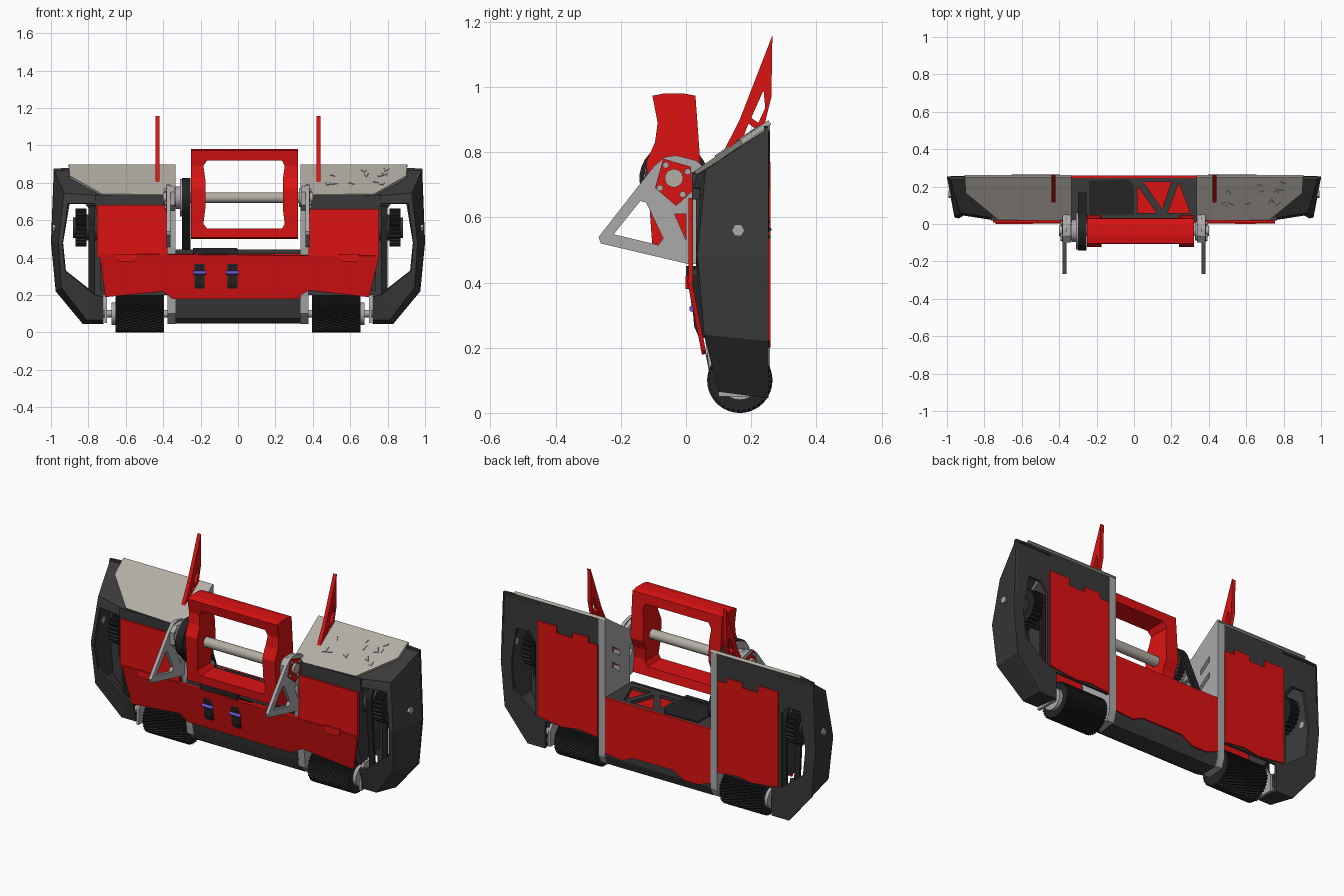
import bpy, bmesh, math, random
from mathutils import Matrix, Vector

if "Cube" in bpy.data.objects:
    bpy.data.objects.remove(bpy.data.objects["Cube"])
random.seed(4)

def material(name, *rgb):
    m = bpy.data.materials.new(name)
    m.diffuse_color = (*rgb, 1)
    m.use_nodes = True
    m.node_tree.nodes["Principled BSDF"].inputs["Base Color"].default_value = m.diffuse_color
    return m

RED = material("red", 0.72, 0.006, 0.006)
DARK = material("dark", 0.042, 0.042, 0.042)
BLACK = material("black", 0.018, 0.018, 0.018)
STEEL = material("steel", 0.40, 0.40, 0.40)
ROOF = material("roof_grey", 0.45, 0.42, 0.37)
PURPLE = material("purple", 0.15, 0.1, 0.7)

def finish(name, bm, mat, mirror=False):
    bmesh.ops.remove_doubles(bm, verts=bm.verts, dist=1e-5)
    bmesh.ops.recalc_face_normals(bm, faces=bm.faces)
    me = bpy.data.meshes.new(name)
    bm.to_mesh(me)
    bm.free()
    me.materials.clear()
    me.materials.append(mat)
    ob = bpy.data.objects.new(name, me)
    bpy.context.collection.objects.link(ob)
    if mirror:
        ob.modifiers.new("mirror", 'MIRROR').use_mirror_merge = False
    return ob

def evaluated_mesh(ob):
    dg = bpy.context.evaluated_depsgraph_get()
    return bpy.data.meshes.new_from_object(ob.evaluated_get(dg))

def plate(name, loops, mat, o, u, v, t, mirror=False):
    """Flat plate with holes: loops[0] is the outline, drawn in the u/v frame at o."""
    cu = bpy.data.curves.new(name, 'CURVE')
    cu.dimensions, cu.fill_mode, cu.extrude = '2D', 'BOTH', t / 2
    for loop in loops:
        s = cu.splines.new('POLY')
        s.points.add(len(loop) - 1)
        for p, q in zip(s.points, loop):
            p.co = (q[0], q[1], 0, 1)
        s.use_cyclic_u = True
    tmp = bpy.data.objects.new("tmp", cu)
    bpy.context.collection.objects.link(tmp)
    bm = bmesh.new()
    bm.from_mesh(evaluated_mesh(tmp))
    bpy.data.objects.remove(tmp)
    u, v = Vector(u), Vector(v)
    m = Matrix((u, v, u.cross(v).normalized())).transposed().to_4x4()
    bmesh.ops.transform(bm, matrix=Matrix.Translation(o) @ m, verts=bm.verts)
    for f in bm.faces:
        f.smooth = False
    return finish(name, bm, mat, mirror)

def side(name, loops, mat, x0, x1, mirror=False):      # outline in y, z
    return plate(name, loops, mat, ((x0 + x1) / 2, 0, 0), (0, 1, 0), (0, 0, 1), abs(x1 - x0), mirror)

def front(name, loops, mat, y, t, mirror=False, lean=0, z0=0):  # outline in x, z
    return plate(name, loops, mat, (0, y - lean * z0, 0), (1, 0, 0), (0, lean, 1), t, mirror)

def rect(a, b, c, d):
    return [(a, b), (c, b), (c, d), (a, d)]

def cyl(name, x0, x1, y, z, r, mat, mirror=False, n=32):
    bm = bmesh.new()
    m = Matrix.Translation(((x0 + x1) / 2, y, z)) @ Matrix.Rotation(math.pi / 2, 4, 'Y')
    bmesh.ops.create_cone(bm, cap_ends=True, segments=n, radius1=r, radius2=r, depth=abs(x1 - x0), matrix=m)
    for f in bm.faces:
        f.smooth = len(f.verts) == 4 and n > 8
    return finish(name, bm, mat, mirror)

def gear(y, z, r, teeth, depth):
    out = []
    for i in range(teeth * 4):
        a = math.tau * i / (teeth * 4)
        q = r if i % 4 < 2 else r - depth
        out.append((y + q * math.cos(a), z + q * math.sin(a)))
    return out

def belt_loop(c0, r0, c1, r1):
    d = Vector(c1) - Vector(c0)
    a, ph = math.atan2(d.y, d.x), math.acos((r0 - r1) / d.length)
    pts = []
    for c, r, s, e in ((c0, r0, a + ph, a + math.tau - ph), (c1, r1, a - ph, a + ph)):
        pts += [(c[0] + r * math.cos(s + (e - s) * i / 16), c[1] + r * math.sin(s + (e - s) * i / 16)) for i in range(17)]
    return pts

def belt(name, x0, x1, c0, r0, c1, r1, mirror=False):
    side(name, [belt_loop(c0, r0, c1, r1), belt_loop(c0, r0 - .014, c1, r1 - .014)], BLACK, x0, x1, mirror)

# bulkheads and sloping roof plates
side("bulkhead", [[(.03, .73), (.257, .885), (.257, .1), (.237, .055), (.14, .045), (.075, .1), (.03, .45)],
     [(.12, .66), (.19, .71), (.19, .68), (.12, .63)], [(.12, .57), (.19, .62), (.19, .59), (.12, .54)]],
     STEEL, .335, .377, True)
SLOPE = (0, 1, .69)
plate("roof", [[(.335, .05), (.405, .022), (.73, .03), (.9, .17), (.905, .257), (.335, .257)]],
      ROOF, (0, 0, .714), (1, 0, 0), SLOPE, .016, True)
for i in range(14):
    x, y, a = random.uniform(.42, .82), random.uniform(.09, .24), random.uniform(0, 6)
    tri = [(x + .018 * math.cos(a + k), y + .014 * math.sin(a + k)) for k in (0, 1.6, 3.6)]
    plate("roof_chip", [tri], STEEL, (0, 0, .725), (1, 0, 0), SLOPE, .006)

# side armour shells: back ring, front ring, front opening
back = [(.76, .25, .872), (.985, .25, .872), (1, .25, .48), (.975, .25, .22), (.83, .25, .045), (.72, .25, .045)]
fore = [(.74, .03, .73), (.93, .06, .745), (.96, .035, .48), (.945, .055, .24), (.81, .1, .065), (.72, .1, .065)]
hole = [(.75, .02, .69), (.91, .045, .69), (.938, .03, .48), (.925, .05, .33), (.765, .07, .2), (.72, .07, .19)]
bm = bmesh.new()
rings = [[bm.verts.new(p) for p in ring] for ring in (back, fore, hole)]
for a, b in zip(rings, rings[1:]):
    for i in range(5):
        bm.faces.new((a[i], a[i + 1], b[i + 1], b[i]))
shell = finish("side_armour", bm, DARK)
sol = shell.modifiers.new("thickness", 'SOLIDIFY')
sol.thickness, sol.offset = .014, -1
shell.modifiers.new("mirror", 'MIRROR').use_mirror_merge = False
cyl("armour_bolt", .965, .992, .16, .56, .02, STEEL, True, 6)
front("back_armour", [[(.377, .88), (.91, .88), (.985, .875), (1, .48), (.975, .22), (.83, .045), (.72, .045), (.72, .2), (.377, .2)],
      [(.78, .64), (.82, .69), (.9, .69), (.935, .48), (.92, .33), (.78, .22)]], DARK, .246, .014, True)

# red back covers
front("back_side_cover", [[(.38, .2), (.38, .73), (.44, .73), (.44, .76), (.54, .76), (.54, .73), (.64, .73), (.64, .77),
      (.765, .77), (.765, .22), (.6, .2), (.5, .215)]], RED, .254, .01, True)
front("back_centre_cover", [[(-.335, .44), (.335, .44), (.335, .12), (.22, .11), (.16, .14), (-.1, .14), (-.17, .1), (-.26, .1), (-.335, .13)]],
      RED, .252, .012)

# red front panels
front("front_upper_panel", [[(.377, .4), (.377, .66), (.755, .66), (.755, .4)]], RED, .015, .014, True)
front("front_upper_trim", [[(-.755, .65), (-.755, .68), (-.377, .68), (-.377, .65)]], RED, .015, .014)
front("front_lower_panel", [[(-.74, .42), (.755, .41), (.7, .19), (.38, .225), (.3, .18), (-.35, .18), (-.4, .22), (-.71, .19)]],
      RED, .012, .014, lean=-.2, z0=.4)
front("panel_tab", [[(.55, .38), (.54, .42), (.65, .42), (.64, .38)]], RED, .006, .014, True)
front("front_top_strip", [rect(.377, .655, .765, .735)], DARK, .03, .022, True)

# belly bar between the wheels
side("belly_bar", [[(.06, .18), (.07, .13), (.085, .075), (.13, .048), (.23, .05), (.25, .1), (.25, .17)]], DARK, -.335, .335)

# centre tray with truss, motor cover and front clamps
plate("truss_tray", [rect(-.335, .02, .335, .248), [(.02, .06), (.02, .2), (.12, .06)], [(.05, .225), (.2, .225), (.15, .08)],
      [(.18, .06), (.24, .22), (.3, .06)]], DARK, (0, 0, .43), (1, 0, 0), (0, 1, 0), .02)
plate("motor_cover", [[(-.24, .05), (-.24, .23), (-.03, .24), (0, .2), (0, .05)]], BLACK, (0, 0, .4), (1, 0, 0), (0, 1, 0), .09)
plate("inner_floor", [rect(-.335, .06, .335, .248)], RED, (0, 0, .3), (1, 0, 0), (0, 1, 0), .02)
for x in (-.205, -.03):
    side("clamp", [[(.0, .44), (.05, .44), (.07, .23), (.04, .23), (.025, .265), (.022, .3)]], BLACK, x - .027, x + .027)
    cyl("clamp_pin", x - .035, x + .035, .02, .32, .01, PURPLE, n=12)
front("clamp_beam", [rect(-.24, .42, -.005, .45)], BLACK, .015, .03)
front("tray_front_lip", [rect(-.335, .425, .335, .443)], DARK, .02, .014)

# spinning beater frame: extruded profile with a window cut through
CY, CZ = -.037, .74
half = [(.066, .233), (.03, .24), (-.03, .24), (-.066, .233), (-.05, .15), (-.058, .09), (-.085, .03)]
prof = [(CY + y, CZ + z) for y, z in half] + [(CY - y, CZ - z) for y, z in half]
beater = side("beater_frame", [prof], RED, -.25, .32)
cutter = front("window_cutter", [[(-.165, .555), (-.185, .58), (-.175, .66), (-.175, .82), (-.185, .89), (-.165, .92),
               (.235, .92), (.25, .89), (.24, .82), (.24, .66), (.25, .58), (.235, .555)]], RED, CY, .5)
cutter.hide_render = True
cut = beater.modifiers.new("cut", 'BOOLEAN')
cut.operation, cut.object = 'DIFFERENCE', cutter
cut_mesh = evaluated_mesh(beater)
beater.modifiers.clear()
beater.data = cut_mesh
bpy.data.objects.remove(cutter)
AX = (CY, .72)
cyl("beater_shaft", -.4, .4, *AX, .028, ROOF)
cyl("shaft_collar", .325, .345, *AX, .05, STEEL, True)

# weapon pulley and belt
side("weapon_pulley", [gear(*AX, .095, 30, .006)], DARK, -.297, -.256)
cyl("pulley_flange", -.31, -.297, *AX, .1, STEEL)
cyl("pulley_hub", -.335, -.31, *AX, .06, STEEL)
cyl("motor_pulley", -.297, -.256, .11, .49, .045, STEEL)
belt("weapon_belt", -.3, -.254, AX, .106, (.11, .49), .058)

# front brackets that carry the shaft
side("shaft_bracket", [[(-.262, .52), (-.268, .54), (-.1, .755), (-.065, .785), (-.03, .79), (.03, .775), (.06, .75), (.06, .46), (.01, .456)],
     [(-.222, .548), (-.14, .65), (-.122, .645), (-.07, .535), (-.085, .515)], [(-.035, .61), (0, .61), (.0, .53)]],
     STEEL, .362, .381, True)
side("bearing_block", [[(-.1, .68), (-.1, .75), (-.065, .78), (.0, .78), (.05, .755), (.05, .66), (-.06, .65)]], STEEL, .338, .38, True)
side("bracket_badge_plate", [[(-.07, .78), (.015, .755), (.02, .68), (-.03, .635), (-.095, .69)]], RED, .379, .386, True)
for y, z in ((-.062, .76), (-.08, .69), (-.01, .67), (.005, .74)):
    cyl("bracket_bolt", .38, .392, y, z, .01, STEEL, True, 12)

# self-righting fins on the roof
side("fin", [[(.265, 1.158), (.165, .9), (.108, .788), (.15, .817), (.24, .88), (.262, .97)],
     [(.238, .99), (.2, .905), (.222, .89), (.243, .935)], [(.192, .888), (.178, .852), (.212, .872)]], RED, .42, .442, True)

# wheels with slanted tread
def wheel():
    bm = bmesh.new()
    ribs, rows, prev = 36, 9, None
    for j in range(rows):
        t = j / (rows - 1)
        ring = []
        for i in range(ribs * 4):
            a = math.tau * i / (ribs * 4) + t * .9
            r = .1 if i % 4 < 2 else .092
            ring.append(bm.verts.new((.395 + .26 * t, .165 + r * math.cos(a), .1 + r * math.sin(a))))
        if prev:
            for i in range(len(ring)):
                k = (i + 1) % len(ring)
                bm.faces.new((prev[i], prev[k], ring[k], ring[i]))
        if j in (0, rows - 1):
            bm.faces.new(ring)
        prev = ring
    finish("wheel", bm, BLACK, True)
wheel()
cyl("wheel_hub", .655, .675, .165, .1, .06, STEEL, True)
cyl("wheel_axle", .377, .8, .165, .1, .02, STEEL, True)
side("axle_mount", [[(.1, .05), (.23, .05), (.23, .14), (.19, .2), (.13, .2), (.1, .14)]], STEEL, .7, .715, True)

# drive pulleys and belts behind the side openings
side("drive_gear", [gear(.16, .56, .102, 26, .01)], BLACK, .81, .868, True)
cyl("drive_gear_cap", .868, .882, .16, .56, .055, DARK, True)
cyl("drive_motor", .45, .81, .15, .56, .07, DARK, True)
belt("drive_belt", .765, .798, (.15, .6), .08, (.165, .12), .06, True)
cyl("lower_pulley", .765, .798, .165, .12, .046, DARK, True)
side("drive_side_wall", [[(.03, .7), (.24, .84), (.24, .25), (.06, .22), (.03, .45)]], DARK, .715, .735, True)
